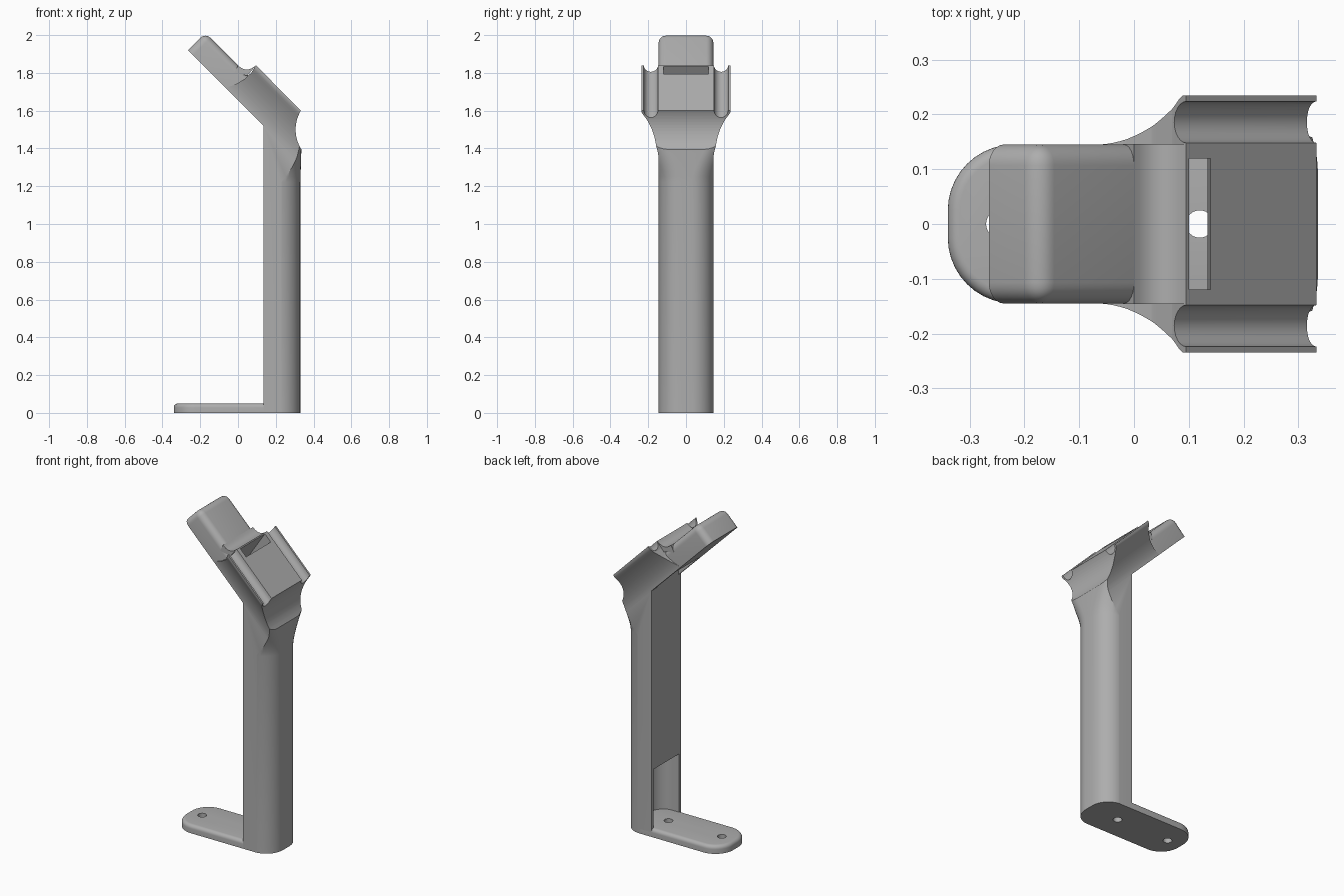
import bpy, bmesh, math
from mathutils import Vector

if "Cube" in bpy.data.objects:
    bpy.data.objects.remove(bpy.data.objects["Cube"])

grey = bpy.data.materials.new("plain grey")
grey.use_nodes = True
colour = (0.42, 0.42, 0.42, 1)
grey.diffuse_color = colour
grey.node_tree.nodes["Principled BSDF"].inputs["Base Color"].default_value = colour


def make(name, bm):
    bmesh.ops.recalc_face_normals(bm, faces=bm.faces)
    mesh = bpy.data.meshes.new(name)
    bm.to_mesh(mesh)
    bm.free()
    mesh.materials.append(grey)
    obj = bpy.data.objects.new(name, mesh)
    bpy.context.collection.objects.link(obj)
    return obj


def loft(name, rings):
    """Skin a stack of equal-length point rings and cap both ends."""
    bm = bmesh.new()
    rows = [[bm.verts.new(p) for p in ring] for ring in rings]
    for low, high in zip(rows, rows[1:]):
        for i in range(len(low)):
            j = (i + 1) % len(low)
            bm.faces.new((low[i], low[j], high[j], high[i]))
    bm.faces.new(rows[0])
    bm.faces.new(rows[-1])
    return make(name, bm)


def side_prism(name, profile, half):
    return loft(name, [[(x, y, z) for x, z in profile] for y in (-half, half)])


def tilted(u, y, n):
    """u = x - z runs down the slope, n = x + z points out of it."""
    return Vector(((u + n) / 2, y, (n - u) / 2))


def rounded(x0, x1, half, r, z, steps=10):
    ring = []
    corners = ((x1, half, 0), (x0, half, 90), (x0, -half, 180), (x1, -half, 270))
    for x, y, start in corners:
        cx, cy = x - math.copysign(r, x - (x0 + x1) / 2), y - math.copysign(r, y)
        for k in range(steps + 1):
            a = math.radians(start + 90 * k / steps)
            ring.append((cx + r * math.cos(a), cy + r * math.sin(a), z))
    return ring


def boolean(obj, tool, operation):
    tool.hide_render = True
    mod = obj.modifiers.new(tool.name, 'BOOLEAN')
    mod.operation, mod.object, mod.solver = operation, tool, 'EXACT'
    bpy.context.view_layer.objects.active = obj
    bpy.ops.object.modifier_apply(modifier=mod.name)
    bpy.data.objects.remove(tool)


def smooth(obj):
    bpy.ops.object.select_all(action='DESELECT')
    obj.select_set(True)
    bpy.context.view_layer.objects.active = obj
    bpy.ops.object.shade_smooth_by_angle(angle=math.radians(32))


# Post and cradle: side outline with the scoop under the cradle
outline = [(0.095, 1.84), (0.07, 1.80), (0.034, 1.767), (-0.015, 1.738),
           (-0.065, 1.72), (0.135, 1.52), (0.135, 0), (0.36, 0)]
for k in range(17):
    a = math.radians(-44 + 75 * k / 16)
    outline.append((0.5 - 0.195 * math.cos(a), 1.5 + 0.195 * math.sin(a)))
post = side_prism("post_and_cradle", outline, 0.4)

# Cross-section of the cradle: flared sides, grooved ears, flat face
flare_low, face = 1.655, 1.935
half_section = [(0.145, -0.5)]
for k in range(17):
    t = k / 16
    half_section.append((0.145 + 0.09 * min(1, t / 0.92) ** 1.7,
                         flare_low + (face + 0.002 - flare_low) * t))
for k in range(13):
    a = math.pi * k / 12
    half_section.append((0.186 + 0.038 * math.cos(a), face + 0.002 - 0.058 * math.sin(a)))
section = half_section + [(-y, n) for y, n in reversed(half_section)]
boolean(post, loft("cradle_section", [[tilted(u, y, n) for y, n in section]
                                      for u in (-2.6, 0.8)]), 'INTERSECT')

# Rounded front corners of the post, opening out towards the cradle
rings = [rounded(-0.6, 0.33, 0.146, 0.115, -0.1)]
for k in range(13):
    t = k / 12
    rings.append(rounded(-0.6, 0.33 + 0.012 * t, 0.146 + 0.22 * t ** 1.5, 0.115, 1.22 + 0.38 * t))
rings.append(rounded(-0.6, 0.342, 0.366, 0.115, 2.1))
boolean(post, loft("post_envelope", rings), 'INTERSECT')

# Slot through the cradle and pocket at the foot of the post
slot = [(0.10, 1.835), (0.12, 1.86), (0.14, 1.795), (0.134, 1.49), (-0.03, 1.64)]
boolean(post, side_prism("slot_cutter", slot, 0.12), 'DIFFERENCE')
boolean(post, loft("pocket_cutter", [rounded(-0.1, 0.27, 0.125, 0.09, z)
                                     for z in (-0.1, 0.41)]), 'DIFFERENCE')
smooth(post)

# Foot plate with a softened top edge and two screw holes
plate_rings = [rounded(-0.34, 0.328, 0.145, 0.12, 0)]
for k in range(7):
    a = math.pi / 2 * k / 6
    inset = 0.022 * (1 - math.cos(a))
    plate_rings.append(rounded(-0.34 + inset, 0.328 - inset, 0.145 - inset,
                               0.12 - inset, 0.028 + 0.022 * math.sin(a)))
plate = loft("foot_plate", plate_rings)
for x in (0.12, -0.245):
    boolean(plate, loft("screw_hole", [rounded(x - 0.025, x + 0.025, 0.025, 0.0249, z)
                                       for z in (-0.1, 0.2)]), 'DIFFERENCE')
smooth(plate)

# Tongue above the cradle, rounded on its upper edges and free corners
top, tip, root = 1.84, -2.185, -1.73
bm = bmesh.new()
bmesh.ops.create_cube(bm, size=1)
for v in bm.verts:
    v.co = tilted(tip if v.co.x < 0 else root, math.copysign(0.145, v.co.y),
                  top if v.co.z > 0 else flare_low)
soft = []
for e in bm.edges:
    on_top = all(v.co.x + v.co.z > 1.8 for v in e.verts)
    at_tip = all(v.co.x - v.co.z < -2 for v in e.verts)
    at_root = all(v.co.x - v.co.z > -2 for v in e.verts)
    upright = abs(e.verts[0].co.y - e.verts[1].co.y) < 0.01
    if (on_top and not at_root) or (at_tip and upright):
        soft.append(e)
bmesh.ops.bevel(bm, geom=soft, offset=0.038, segments=6, profile=0.5, affect='EDGES')
smooth(make("tongue", bm))

# Concave fillet between tongue and cradle face
start, control, end = Vector((0.095, 1.84)), Vector((0.045, 1.795)), Vector((0, 1.84))
curve = [start.lerp(control, k / 10).lerp(control.lerp(end, k / 10), k / 10) for k in range(11)]
smooth(side_prism("tongue_fillet", [tuple(p) for p in curve] + [(-0.02, 1.80), (0.05, 1.785)], 0.146))
